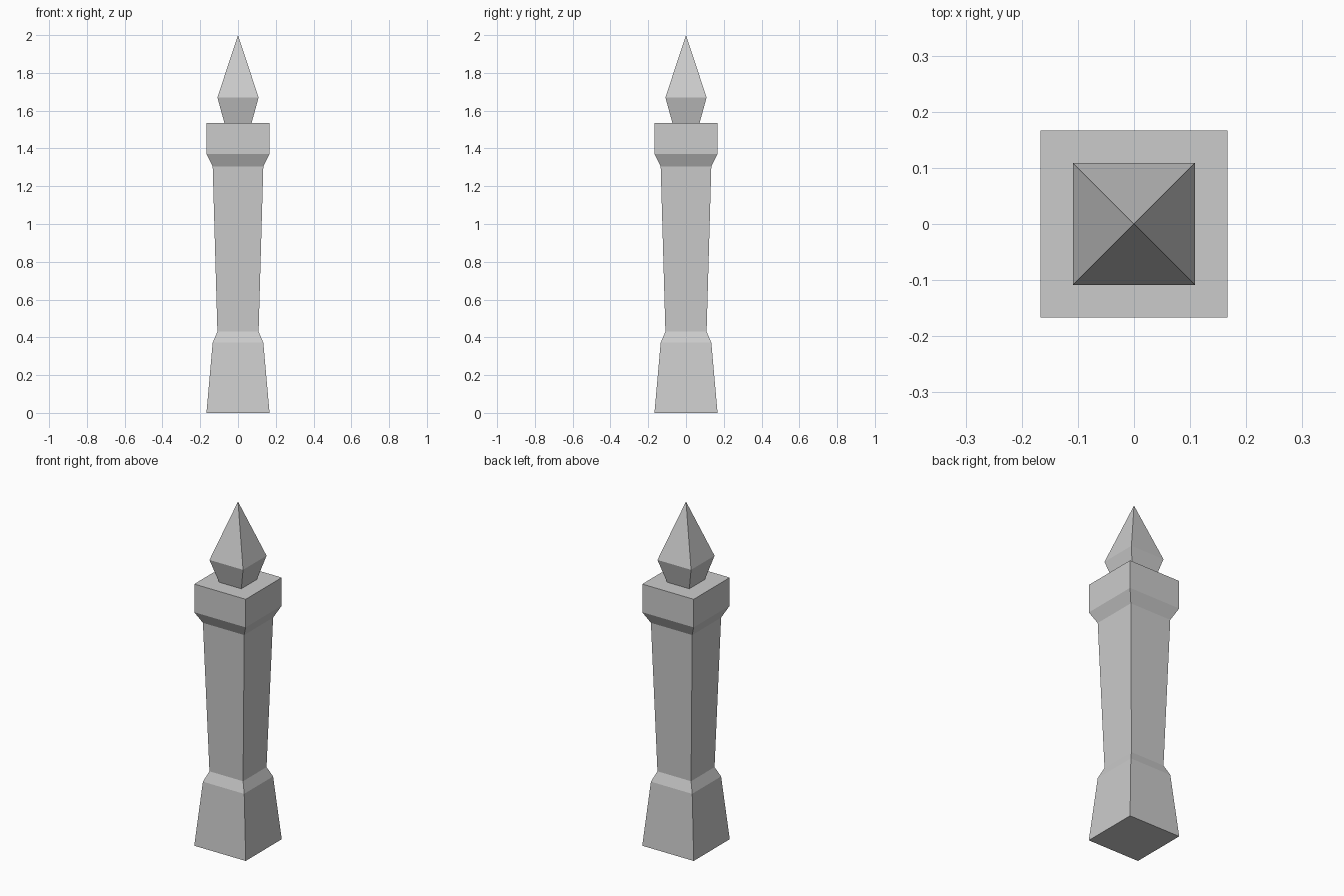
import bpy, bmesh

if "Cube" in bpy.data.objects:
    bpy.data.objects.remove(bpy.data.objects["Cube"])


def square_loft(name, profile, close_bottom=False):
    """Loft square rings from (half_width, z) pairs; a zero width makes an apex."""
    bm = bmesh.new()
    rings = []
    for h, z in profile:
        if h == 0:
            rings.append([bm.verts.new((0, 0, z))])
        else:
            rings.append([bm.verts.new((sx * h, sy * h, z))
                          for sx, sy in ((-1, -1), (1, -1), (1, 1), (-1, 1))])
    for a, b in zip(rings, rings[1:]):
        for i in range(4):
            j = (i + 1) % 4
            if len(b) == 1:
                bm.faces.new((a[i], a[j], b[0]))
            else:
                bm.faces.new((a[i], a[j], b[j], b[i]))
    if close_bottom:
        bm.faces.new(rings[0][::-1])
    mesh = bpy.data.meshes.new(name)
    bm.to_mesh(mesh)
    bm.free()
    obj = bpy.data.objects.new(name, mesh)
    bpy.context.collection.objects.link(obj)
    return obj


# Tapered foot with a chamfered shoulder
square_loft("pedestal", [(0.167, 0), (0.134, 0.372), (0.109, 0.43)], close_bottom=True)

# Shaft widening upwards
square_loft("shaft", [(0.109, 0.43), (0.134, 1.304)])

# Flared capital, block and its flat top ledge
square_loft("capital", [(0.134, 1.304), (0.167, 1.37), (0.167, 1.535), (0.072, 1.535)])

# Pointed finial
square_loft("finial", [(0.072, 1.535), (0.109, 1.67), (0, 2.0)])
